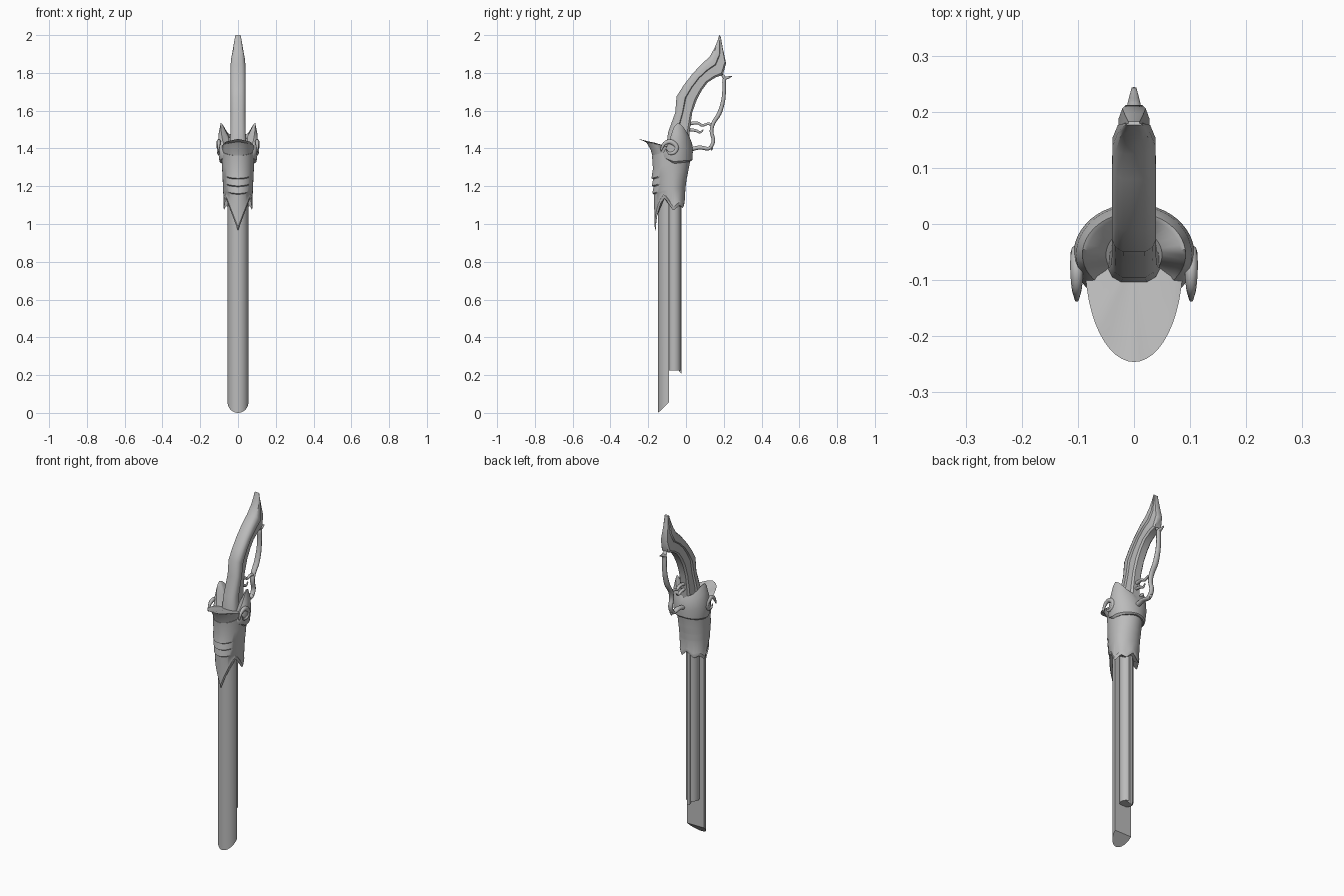
import bpy, bmesh, math
from mathutils import Vector

cube = bpy.data.objects.get("Cube")
if cube:
    bpy.data.objects.remove(cube, do_unlink=True)

GREY = (0.5, 0.5, 0.5, 1)
metal = bpy.data.materials.new("plain_grey")
metal.use_nodes = True
metal.diffuse_color = GREY
metal.node_tree.nodes["Principled BSDF"].inputs["Base Color"].default_value = GREY
parts = []


def loft(name, rings, smooth=40):
    """Skin closed rings of equal size and cap both ends."""
    bm = bmesh.new()
    rows = [[bm.verts.new(p) for p in r] for r in rings]
    n = len(rows[0])
    for a, b in zip(rows, rows[1:]):
        for i in range(n):
            j = (i + 1) % n
            bm.faces.new((a[i], a[j], b[j], b[i]))
    bm.faces.new(rows[0])
    bm.faces.new(rows[-1][::-1])
    bmesh.ops.recalc_face_normals(bm, faces=bm.faces)
    mesh = bpy.data.meshes.new(name)
    bm.to_mesh(mesh)
    bm.free()
    mesh.materials.append(metal)
    ob = bpy.data.objects.new(name, mesh)
    bpy.context.collection.objects.link(ob)
    parts.append((ob, smooth))
    return ob


def table(pairs, a):
    """Piecewise linear lookup."""
    for (a0, v0), (a1, v1) in zip(pairs, pairs[1:]):
        if a <= a1:
            return v0 + (v1 - v0) * (a - a0) / (a1 - a0)
    return pairs[-1][1]


def oval(w, front, back, height, mid=-0.07, n=48, point=1):
    """Ring around z; height is a function of degrees away from the front."""
    out = []
    for i in range(n):
        t = 2 * math.pi * i / n
        c = math.cos(t)
        deg = math.degrees(math.acos(max(-1, min(1, c))))
        reach = (mid - front) * c ** point if c > 0 else (back - mid) * c
        out.append((w * math.sin(t), mid - reach, height(deg)))
    return out


def spline(pts, steps=5):
    """Catmull-Rom through tuples of any size."""
    pts = [Vector(p) for p in pts]
    ext = [pts[0]] + pts + [pts[-1]]
    out = []
    for a, b, c, d in zip(ext, ext[1:], ext[2:], ext[3:]):
        for k in range(steps):
            t = k / steps
            out.append(b + (c - a) * t / 2 + (a * 2 - b * 5 + c * 4 - d) * t * t / 2
                       + (b * 3 - a - c * 3 + d) * t ** 3 / 2)
    return out + [pts[-1]]


def tube(name, path, wide, x=0, n=10):
    """Oval rod along (y, z, radius) points in a plane of constant x."""
    pts = spline(path)
    rings = []
    for i, p in enumerate(pts):
        d = pts[min(i + 1, len(pts) - 1)] - pts[max(i - 1, 0)]
        side = Vector((-d.y, d.x)).normalized()
        ring = []
        for k in range(n):
            a = 2 * math.pi * k / n
            s = side * p.z * math.sin(a)
            ring.append((x + wide * p.z * math.cos(a), p.x + s.x, p.y + s.y))
        rings.append(ring)
    return loft(name, rings, 60)


# Front blade: half round bar with a slanted tip
def half_round(z, slant):
    arc = [math.pi * i / 16 for i in range(17)]
    return [(0.055 * math.cos(a), -0.09 - 0.058 * math.sin(a),
             z + slant * (1 - math.sin(a))) for a in arc]


loft("front_blade", [half_round(0, 0.055), half_round(1.2, 0)])

# Rear barrel with a thin rail along its back
loft("rear_barrel", [oval(0.037, -0.097, -0.027, lambda d, z=z: z, mid=-0.062, n=24)
                     for z in (0.225, 1.2)])
loft("barrel_rail", [[(-0.014, -0.04, z + 0.02), (0.014, -0.04, z + 0.02),
                      (0.009, -0.023, z), (-0.009, -0.023, z)] for z in (0.205, 1.2)])

# Sleeve: jagged hem with a long front spike, stepped scales on the front
HEM = [(0, 0.965), (22, 1.04), (45, 1.11), (62, 1.14), (92, 1.07), (125, 1.10), (150, 1.085), (180, 1.12)]


def hem(rise):
    return lambda d: table(HEM, d) + rise


def scale_line(z):
    return lambda d: z - 0.03 * max(0, math.cos(math.radians(d))) + 0.012


sleeve = [oval(0.074, -0.16, -0.008, hem(0)), oval(0.078, -0.166, -0.005, hem(0.02)),
          oval(0.076, -0.166, -0.006, hem(0.025))]
for z, w, front, back in ((1.175, 0.079, -0.17, -0.003), (1.18, 0.079, -0.178, -0.003),
                          (1.215, 0.081, -0.172, 0.002), (1.22, 0.081, -0.181, 0.002),
                          (1.255, 0.083, -0.174, 0.01), (1.26, 0.083, -0.183, 0.01),
                          (1.31, 0.086, -0.175, 0.02), (1.38, 0.088, -0.18, 0.028)):
    sleeve.append(oval(w, front, back, scale_line(z)))
loft("sleeve", sleeve, 30)

# Flared front lip with a filled top
LIP = [(0, 1.45), (50, 1.435), (90, 1.40), (180, 1.39)]


def lip(z, k):
    return lambda d: z * (1 - k) + k * table(LIP, d)


loft("front_lip", [oval(0.08, -0.176, 0, lip(1.345, 0.1)),
                   oval(0.085, -0.188, 0, lip(1.36, 0.4)),
                   oval(0.087, -0.212, 0, lip(1.39, 0.75)),
                   oval(0.087, -0.246, 0, lip(1.4, 1)),
                   oval(0.075, -0.225, -0.02, lip(1.42, 0.8)),
                   oval(0.02, -0.1, -0.05, lip(1.4, 0.2))], 35)

# Hood: side shells rising to ears, wrapped round the back
TOP = [(0, 1.385), (45, 1.40), (62, 1.44), (80, 1.51), (98, 1.535), (115, 1.525), (145, 1.48), (180, 1.45)]
LOW = [(0, 1.37), (50, 1.35), (85, 1.32), (180, 1.335)]


def hood(k, drop=0):
    return lambda d: table(LOW, d) * (1 - k) + table(TOP, d) * k - drop


loft("hood", [oval(0.088, -0.15, 0.028, hood(0), mid=-0.055),
              oval(0.098, -0.155, 0.034, hood(0.05), mid=-0.055),
              oval(0.108, -0.15, 0.036, hood(0.4), mid=-0.055),
              oval(0.103, -0.14, 0.033, hood(0.75), mid=-0.055),
              oval(0.092, -0.125, 0.02, hood(1), mid=-0.055),
              oval(0.084, -0.115, 0.012, hood(1, 0.005), mid=-0.055),
              oval(0.05, -0.1, -0.01, hood(0.65), mid=-0.055)], 35)

# Curled horn on each side of the hood
for name, s in (("left", 1), ("right", -1)):
    tube(name + "_horn", [(-0.135, 1.385, 0.004), (-0.115, 1.425, 0.010), (-0.08, 1.435, 0.013),
                          (-0.05, 1.41, 0.012), (-0.06, 1.38, 0.010), (-0.09, 1.375, 0.007),
                          (-0.105, 1.395, 0.002)], 0.9, 0.102 * s)

# Grip: raised front spine, recessed cheeks, narrowing to a pointed pommel
# Each station: front y, z, back y, z, half width
STATIONS = [(-0.105, 1.40, 0.015, 1.40, 0.046), (-0.095, 1.485, 0.02, 1.50, 0.040),
            (-0.057, 1.59, 0.033, 1.59, 0.039), (-0.05, 1.675, 0.058, 1.66, 0.039),
            (-0.012, 1.735, 0.085, 1.71, 0.039), (0.03, 1.79, 0.115, 1.75, 0.039),
            (0.08, 1.845, 0.155, 1.775, 0.039), (0.125, 1.885, 0.195, 1.79, 0.038),
            (0.15, 1.93, 0.212, 1.85, 0.029), (0.165, 1.965, 0.197, 1.92, 0.022),
            (0.176, 2.0, 0.183, 1.995, 0.014)]
SECTION = [(0.5, 0), (0.85, 0.08), (1, 0.2), (1, 0.42), (0.72, 0.46), (0.72, 0.9), (0.5, 1)]
grip = []
for fy, fz, by, bz, w in STATIONS:
    half = [(w * u, fy + (by - fy) * t, fz + (bz - fz) * t) for u, t in SECTION]
    grip.append(half + [(-x, y, z) for x, y, z in reversed(half)])
loft("grip", grip, 35)

# Knuckle guard, trigger ring and trigger
tube("knuckle_guard", [(0.243, 1.782, 0.003), (0.222, 1.775, 0.007), (0.203, 1.765, 0.010),
                       (0.202, 1.71, 0.010), (0.196, 1.65, 0.011), (0.176, 1.585, 0.012),
                       (0.145, 1.535, 0.011), (0.135, 1.49, 0.010), (0.145, 1.44, 0.010),
                       (0.122, 1.40, 0.010), (0.07, 1.405, 0.011), (0.01, 1.39, 0.012)], 1.4)
tube("guard_bridge", [(0.142, 1.525, 0.009), (0.115, 1.53, 0.007), (0.085, 1.522, 0.007),
                      (0.06, 1.535, 0.008), (0.015, 1.53, 0.010)], 1.2)
tube("guard_spur", [(0.125, 1.41, 0.009), (0.138, 1.405, 0.007), (0.135, 1.39, 0.003)], 1.4)
tube("guard_hook", [(0.205, 1.77, 0.009), (0.195, 1.785, 0.008), (0.18, 1.79, 0.004)], 1.6)
tube("trigger", [(0.01, 1.50, 0.009), (0.05, 1.495, 0.008), (0.075, 1.485, 0.006),
                 (0.092, 1.50, 0.003)], 1.1)

# Smooth shading with crisp edges
for ob, angle in parts:
    bpy.ops.object.select_all(action="DESELECT")
    ob.select_set(True)
    bpy.context.view_layer.objects.active = ob
    bpy.ops.object.shade_smooth_by_angle(angle=math.radians(angle))
